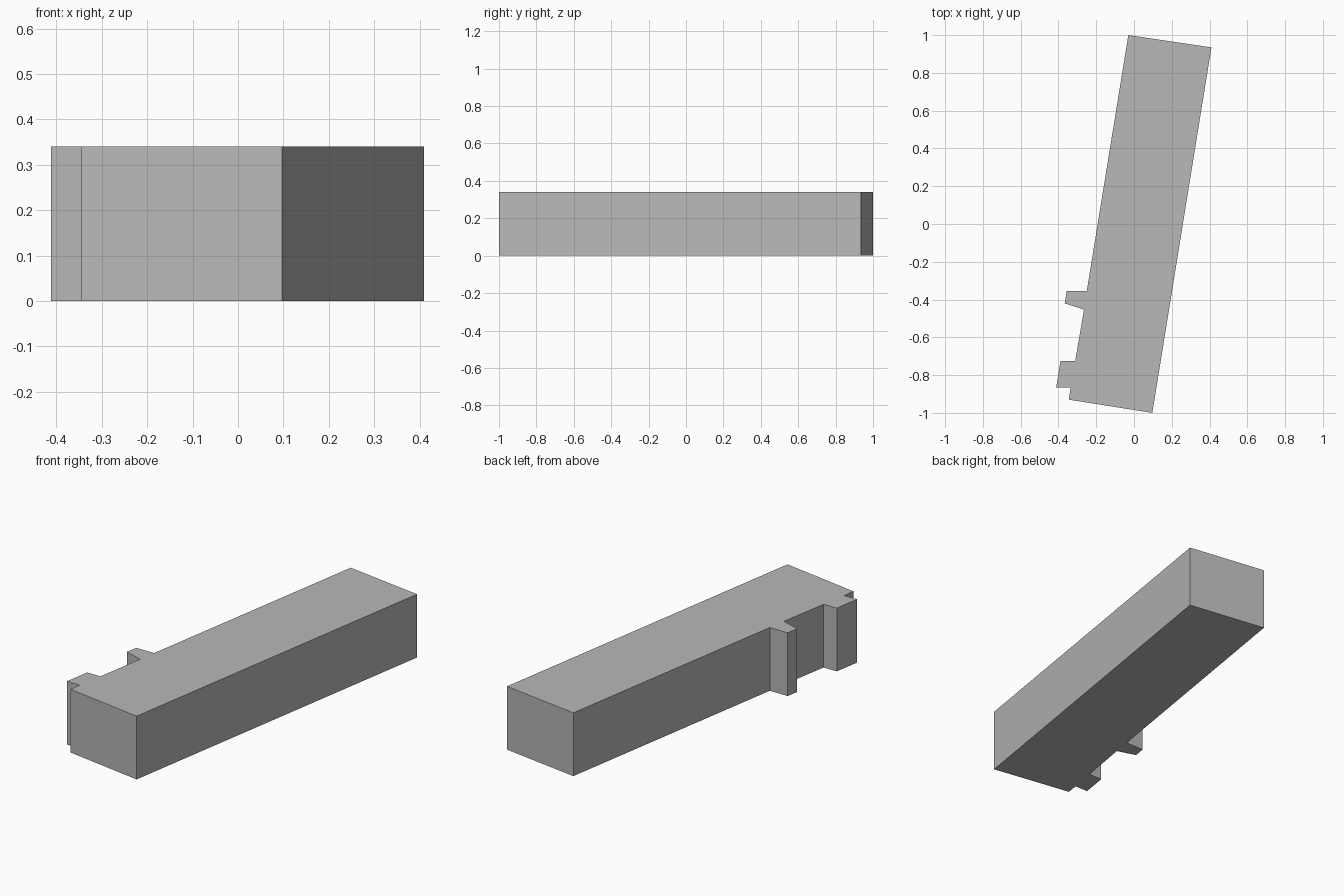
import bpy
import bmesh

cube = bpy.data.objects.get("Cube")
if cube:
    bpy.data.objects.remove(cube, do_unlink=True)

HEIGHT = 0.34


def make_material(name, colour):
    mat = bpy.data.materials.new(name)
    mat.use_nodes = True
    mat.diffuse_color = colour
    mat.node_tree.nodes["Principled BSDF"].inputs["Base Color"].default_value = colour
    return mat


def extrude_footprint(name, outline, height, mat):
    """Raise a closed ground outline into a solid block."""
    bm = bmesh.new()
    base = bm.faces.new([bm.verts.new((x, y, 0)) for x, y in outline])
    raised = bmesh.ops.extrude_face_region(bm, geom=[base], use_keep_orig=True)
    top = [v for v in raised["geom"] if isinstance(v, bmesh.types.BMVert)]
    bmesh.ops.translate(bm, verts=top, vec=(0, 0, height))
    bmesh.ops.recalc_face_normals(bm, faces=bm.faces)
    mesh = bpy.data.meshes.new(name)
    bm.to_mesh(mesh)
    bm.free()
    mesh.materials.append(mat)
    obj = bpy.data.objects.new(name, mesh)
    bpy.context.collection.objects.link(obj)
    return obj


grey = make_material("light grey", (0.48, 0.48, 0.48, 1))

# Long slab, corners from the back round to the front
slab_corners = [(-0.03, 1.0), (0.41, 0.935), (0.097, -1.0), (-0.345, -0.93)]
# Wide bay near the front, on the right side
front_bay = [(-0.335, -0.865), (-0.412, -0.865), (-0.389, -0.725), (-0.311, -0.725)]
# Narrow bay further back, with a slanted front side
rear_bay = [(-0.265, -0.453), (-0.367, -0.42), (-0.356, -0.355), (-0.25, -0.355)]

extrude_footprint("building_block", slab_corners + front_bay + rear_bay, HEIGHT, grey)
